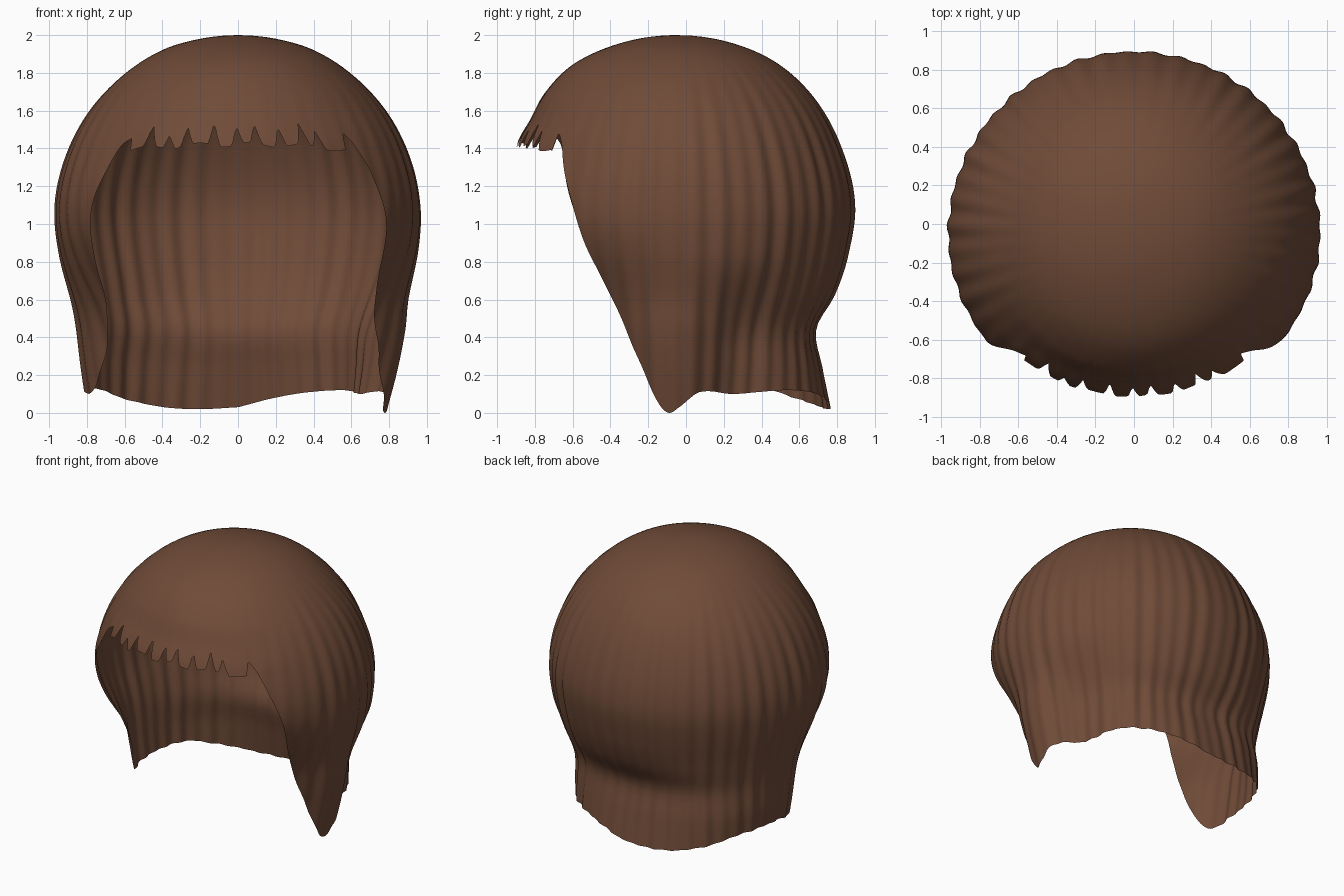
import bpy
import bmesh
import math

if "Cube" in bpy.data.objects:
    bpy.data.objects.remove(bpy.data.objects["Cube"], do_unlink=True)

CROWN = 2.0
AXIS_Y = -0.05
COLUMNS = 480
ROWS = 56


def smooth_curve(points):
    """Return a smooth function through a few (position, value) points."""
    points = sorted(points)
    xs = [p[0] for p in points]
    ys = [p[1] for p in points]
    last = len(points) - 1

    def slope(i):
        a, b = max(i - 1, 0), min(i + 1, last)
        return (ys[b] - ys[a]) / (xs[b] - xs[a])

    def evaluate(x):
        x = min(max(x, xs[0]), xs[last])
        i = 0
        while i < last - 1 and x > xs[i + 1]:
            i += 1
        h = xs[i + 1] - xs[i]
        t = (x - xs[i]) / h
        s = t * t * (3 - 2 * t)
        bend = t * (1 - t) * h * ((1 - t) * slope(i) - t * slope(i + 1))
        return ys[i] * (1 - s) + ys[i + 1] * s + bend

    return evaluate


def profile(points):
    """Radius by height; the root spacing keeps the crown round."""
    curve = smooth_curve([(0, 0)] + [(math.sqrt(CROWN - z), r) for z, r in points])
    return lambda z: curve(math.sqrt(max(CROWN - z, 0)))


def fade(x, low, high):
    t = min(max((x - low) / (high - low), 0), 1)
    return t * t * (3 - 2 * t)


# Outline of the hair at the front, the back and each side
front = profile([(1.97, .25), (1.85, .54), (1.69, .7), (1.56, .77), (1.42, .845),
                 (1.07, .91), (.66, .64), (.44, .4), (.2, .1), (0, 0)])
back = profile([(1.97, .25), (1.86, .52), (1.66, .735), (1.4, .875), (1.1, .945),
                (.82, .905), (.62, .835), (.44, .735), (.24, .77), (0, .82)])
left = profile([(1.97, .25), (1.93, .38), (1.76, .64), (1.56, .81), (1.32, .92),
                (1.08, .965), (.87, .955), (.6, .91), (.44, .9), (.23, .86), (0, .8)])
right = profile([(1.97, .25), (1.93, .38), (1.76, .64), (1.56, .81), (1.32, .92),
                 (1.08, .965), (.83, .94), (.53, .865), (.23, .825), (0, .79)])

# Lower edge by angle in degrees from the front, on each side
left_hem = smooth_curve([(41, 1.48), (42.5, 1.47), (46, 1.40), (51, 1.23), (55.5, 1.05),
                         (59, .84), (65, .6), (76, .25), (83, .05), (87, 0), (91, .03),
                         (99, .11), (115, .10), (135, .12), (152, .11), (166, .08),
                         (180, .03)])
right_hem = smooth_curve([(41, 1.46), (46, 1.40), (51, 1.23), (55.5, 1.05), (59, .84),
                          (65, .6), (76, .25), (82, .13), (87, .10), (95, .12),
                          (110, .13), (125, .12), (135, .08), (153, .03), (166, .02),
                          (180, .03)])

# Notches between the locks of the fringe: x position and depth
NOTCHES = [(-.47, .11), (-.37, .07), (-.28, .1), (-.135, .12), (-.01, .1),
           (.09, .1), (.22, .11), (.34, .11), (.42, .09)]
FRINGE_END = 41


def fringe_hem(angle):
    x = 0.85 * math.sin(math.radians(angle))
    z = 1.42 - 0.03 * (angle / FRINGE_END) ** 2
    z += 0.012 * math.sin(x * 23)
    cut = 0
    for place, depth in NOTCHES:
        reach = 0.022 if x < place else 0.04
        cut = max(cut, depth * max(0, 1 - abs(x - place) / reach) ** 1.1)
    return z + cut


def hem(angle):
    if abs(angle) < FRINGE_END:
        return fringe_hem(angle)
    return left_hem(angle) if angle > 0 else right_hem(-angle)


def hair_radius(angle, z):
    a = math.radians(angle)
    across = math.sin(a) ** 2
    side = left if angle > 0 else right
    end = front if abs(angle) < 90 else back
    r = side(z) * across + end(z) * (1 - across)
    # Full corner at the right of the nape, tucked hollow at its left
    if angle < -90:
        r += 0.075 * math.sin(2 * a) ** 2 * (1 - fade(z, .25, .8))
    else:
        r -= 0.11 * math.exp(-((angle - 114) / 16) ** 2) * (1 - fade(z, .35, .85))
    # Front edges of the side locks curl inward
    r -= 0.07 * (1 - fade(abs(angle), 65, 95)) * (1 - fade(z, .4, 1))
    # Combed folds that deepen away from the crown
    depth = 0.0055 * fade(CROWN - z, 0.05, 0.8)
    depth *= 0.25 + 0.75 * fade(abs(angle), 35, 95)
    depth *= 1 - 0.4 * fade(abs(angle), 150, 180)
    wave = math.sin(46 * a + 0.6 * math.sin(3 * a)) + 0.6 * math.sin(31 * a + 1)
    return r + depth * wave


def make_material(name, color):
    mat = bpy.data.materials.new(name)
    mat.use_nodes = True
    mat.diffuse_color = color
    shader = next(n for n in mat.node_tree.nodes if n.type == "BSDF_PRINCIPLED")
    shader.inputs["Base Color"].default_value = color
    shader.inputs["Roughness"].default_value = 0.7
    return mat


# Hair sheet: columns run from the crown down to the hem
bm = bmesh.new()
crown = bm.verts.new((0, AXIS_Y, CROWN))
columns = []
for c in range(COLUMNS):
    angle = -180 + 360 * (c + 0.5) / COLUMNS
    a = math.radians(angle)
    drop = CROWN - hem(angle)
    column = []
    for row in range(1, ROWS + 1):
        t = row / ROWS
        z = CROWN - drop * t ** 1.6
        r = hair_radius(angle, z)
        column.append(bm.verts.new((r * math.sin(a), AXIS_Y - r * math.cos(a), z)))
    columns.append(column)

for c, column in enumerate(columns):
    following = columns[(c + 1) % COLUMNS]
    bm.faces.new((crown, column[0], following[0]))
    for row in range(ROWS - 1):
        bm.faces.new((column[row], column[row + 1], following[row + 1], following[row]))

bm.normal_update()
mesh = bpy.data.meshes.new("hair_shell")
bm.to_mesh(mesh)
bm.free()
for face in mesh.polygons:
    face.use_smooth = True
mesh.materials.append(make_material("warm_brown", (.16, .07, .039, 1)))
hair = bpy.data.objects.new("hair_shell", mesh)
bpy.context.scene.collection.objects.link(hair)
